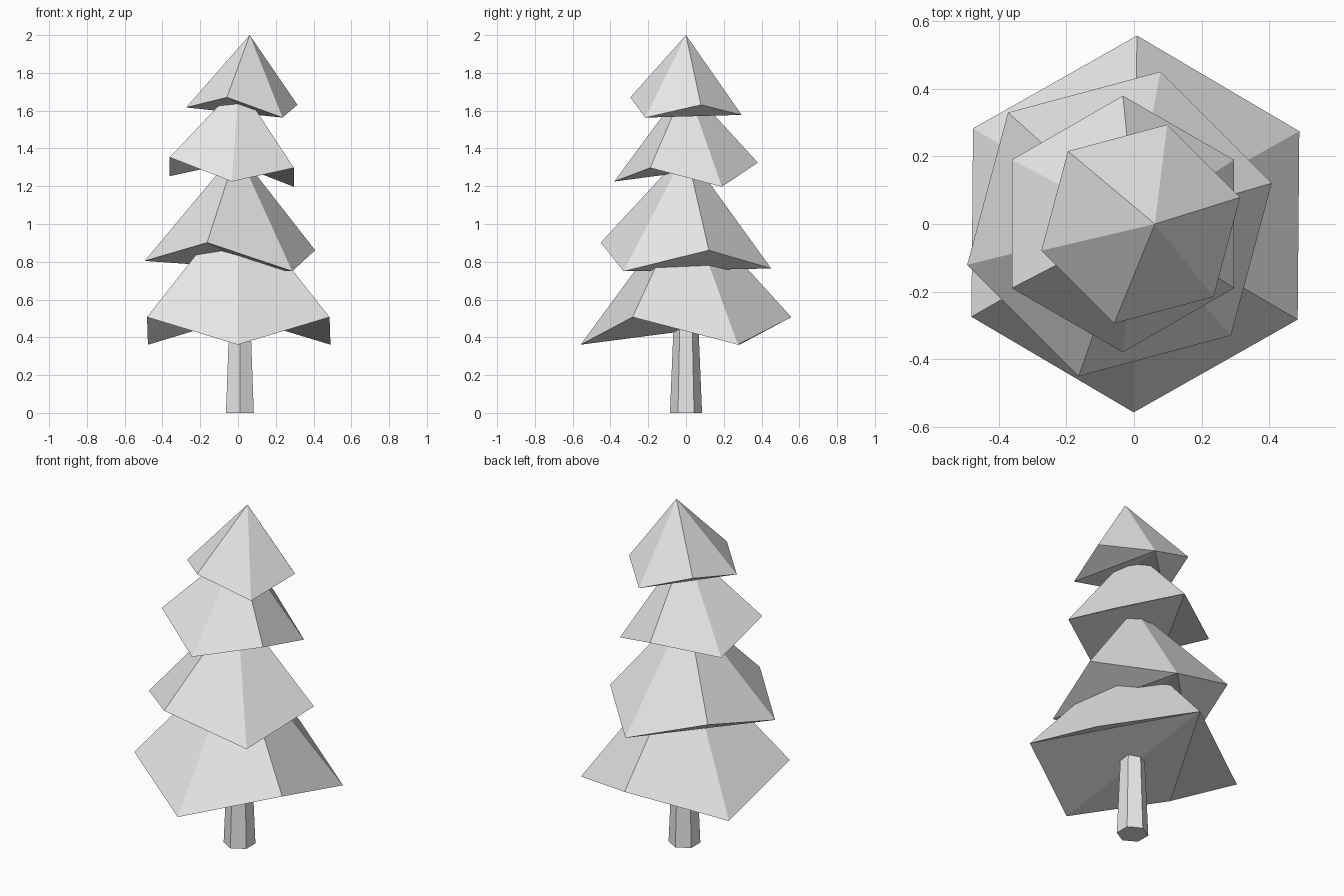
import bpy
import bmesh
from math import cos, sin, radians

default = bpy.data.objects.get("Cube")
if default:
    bpy.data.objects.remove(default, do_unlink=True)

SIDES = 6

# Single pale grey for the whole tree
grey = bpy.data.materials.new("pale_grey")
grey.use_nodes = True
colour = (0.8, 0.8, 0.8, 1.0)
grey.diffuse_color = colour
grey.node_tree.nodes["Principled BSDF"].inputs["Base Color"].default_value = colour


def finish(bm, name):
    bmesh.ops.recalc_face_normals(bm, faces=bm.faces)
    mesh = bpy.data.meshes.new(name)
    bm.to_mesh(mesh)
    bm.free()
    mesh.materials.append(grey)
    obj = bpy.data.objects.new(name, mesh)
    bpy.context.collection.objects.link(obj)


def ring(bm, cx, z, radius, start, tilt=0.0, zigzag=0.0):
    """Hexagonal ring, leaning along x, with alternate corners raised."""
    verts = []
    for i in range(SIDES):
        a = radians(start + i * 360 / SIDES)
        dx, dy = radius * cos(a), radius * sin(a)
        lift = zigzag if i % 2 == 0 else -zigzag
        verts.append(bm.verts.new((cx + dx, dy, z - tilt * dx + lift)))
    return verts


def foliage_tier(name, cx, z, radius, start, tilt, zigzag, apex):
    bm = bmesh.new()
    rim = ring(bm, cx, z, radius, start, tilt, zigzag)
    tip = bm.verts.new(apex)
    for i in range(SIDES):
        bm.faces.new((rim[i], rim[(i + 1) % SIDES], tip))
    # underside fans out from the first corner
    for i in range(1, SIDES - 1):
        bm.faces.new((rim[0], rim[i + 1], rim[i]))
    finish(bm, name)


# Trunk: slightly tapered hexagonal post
bm = bmesh.new()
low = ring(bm, 0.01, 0.0, 0.085, 90)
high = ring(bm, 0.01, 0.6, 0.06, 90)
for i in range(SIDES):
    j = (i + 1) % SIDES
    bm.faces.new((low[i], low[j], high[j], high[i]))
bm.faces.new(low[::-1])
bm.faces.new(high)
finish(bm, "trunk")

# Foliage, from the ground up
foliage_tier("bottom_foliage", 0.004, 0.434, 0.558, 89.5, 0.0, 0.073, (0, 0, 1.12))
foliage_tier("lower_foliage", -0.043, 0.833, 0.467, 75, 0.07, -0.06, (-0.005, 0, 1.39))
foliage_tier("upper_foliage", -0.033, 1.275, 0.38, 90, 0.085, 0.05, (0.005, 0, 1.74))
foliage_tier("top_foliage", 0.02, 1.624, 0.305, 75, 0.105, -0.038, (0.062, 0, 2.0))
